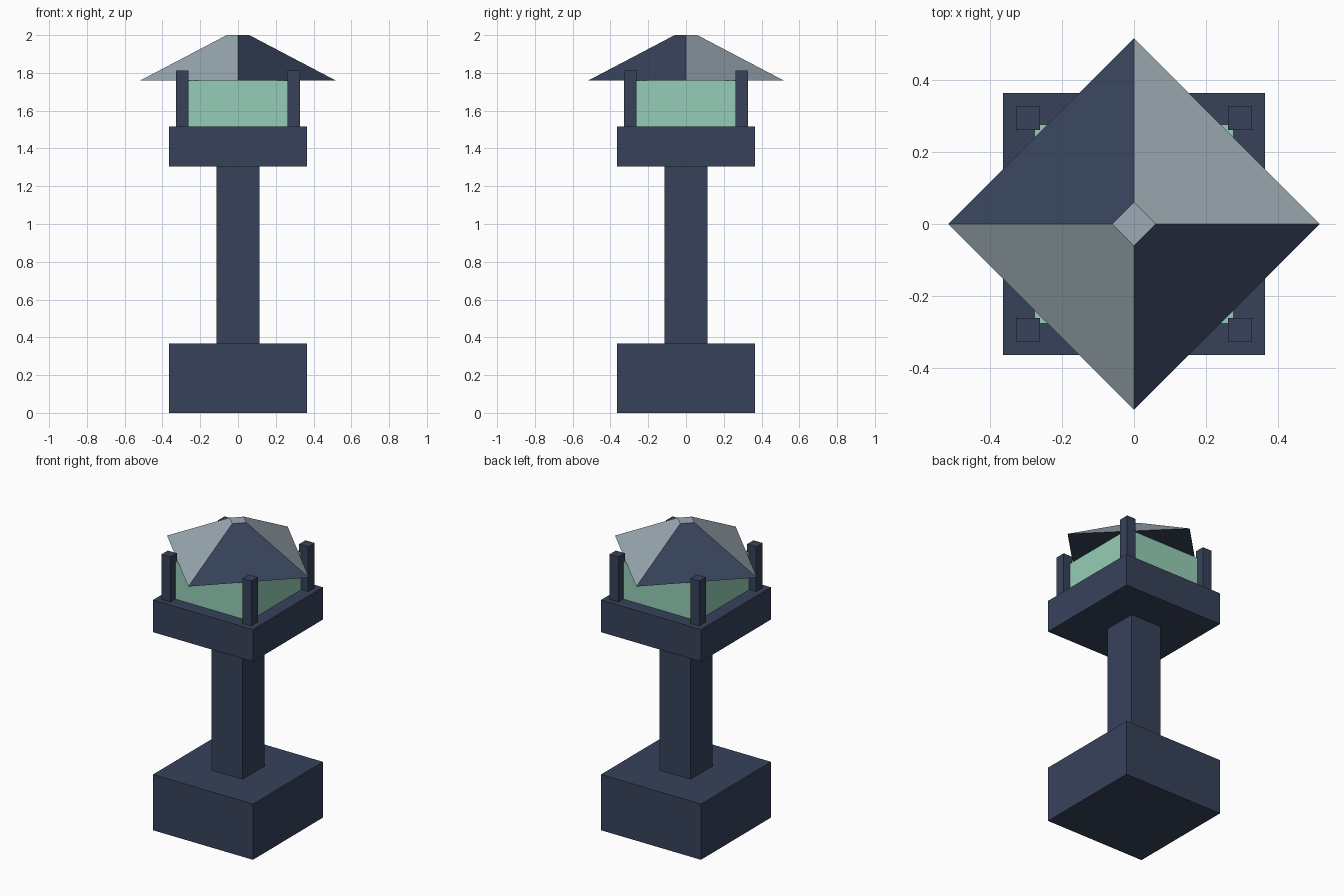
import bpy, bmesh

old = bpy.data.objects.get("Cube")
if old:
    bpy.data.objects.remove(old, do_unlink=True)


def material(name, hex_code):
    srgb = [int(hex_code[i:i + 2], 16) / 255 for i in (0, 2, 4)]
    colour = [c / 12.92 if c <= 0.04045 else ((c + 0.055) / 1.055) ** 2.4 for c in srgb] + [1]
    mat = bpy.data.materials.new(name)
    mat.use_nodes = True
    mat.diffuse_color = colour
    mat.node_tree.nodes["Principled BSDF"].inputs["Base Color"].default_value = colour
    return mat


navy = material("navy_stone", "37425A")
green = material("pale_green_glass", "96CEB7")
grey = material("light_grey_roof", "9CAAB3")


def finish(name, bm, *mats):
    mesh = bpy.data.meshes.new(name)
    bm.to_mesh(mesh)
    bm.free()
    for mat in mats:
        mesh.materials.append(mat)
    obj = bpy.data.objects.new(name, mesh)
    bpy.context.collection.objects.link(obj)
    return obj


def block(name, half, bottom, top, mat, x=0, y=0):
    """Square block standing between two heights."""
    bm = bmesh.new()
    bmesh.ops.create_cube(bm, size=1)
    bmesh.ops.scale(bm, vec=(2 * half, 2 * half, top - bottom), verts=bm.verts)
    bmesh.ops.translate(bm, vec=(x, y, (top + bottom) / 2), verts=bm.verts)
    return finish(name, bm, mat)


# Pedestal, column and lantern platform
block("base", 0.364, 0, 0.367, navy)
block("column", 0.113, 0.367, 1.304, navy)
block("platform", 0.364, 1.304, 1.516, navy)

# Glass lamp box with a post at each corner
block("lamp_box", 0.277, 1.516, 1.76, green)
for depth, y in (("front", -0.295), ("back", 0.295)):
    for side, x in (("left", 0.295), ("right", -0.295)):
        block(f"{depth}_{side}_post", 0.033, 1.516, 1.812, navy, x, y)

# Diamond roof: opposite slopes share a colour, with a light flat cap
bm = bmesh.new()
bmesh.ops.create_cone(bm, cap_ends=True, segments=4, radius1=0.517, radius2=0.06, depth=0.24)
bmesh.ops.translate(bm, vec=(0, 0, 1.88), verts=bm.verts)
bm.normal_update()
for face in bm.faces:
    n = face.normal
    face.material_index = 1 if n.z > 0.99 or n.x * n.y > 0.01 else 0
finish("roof", bm, navy, grey)
